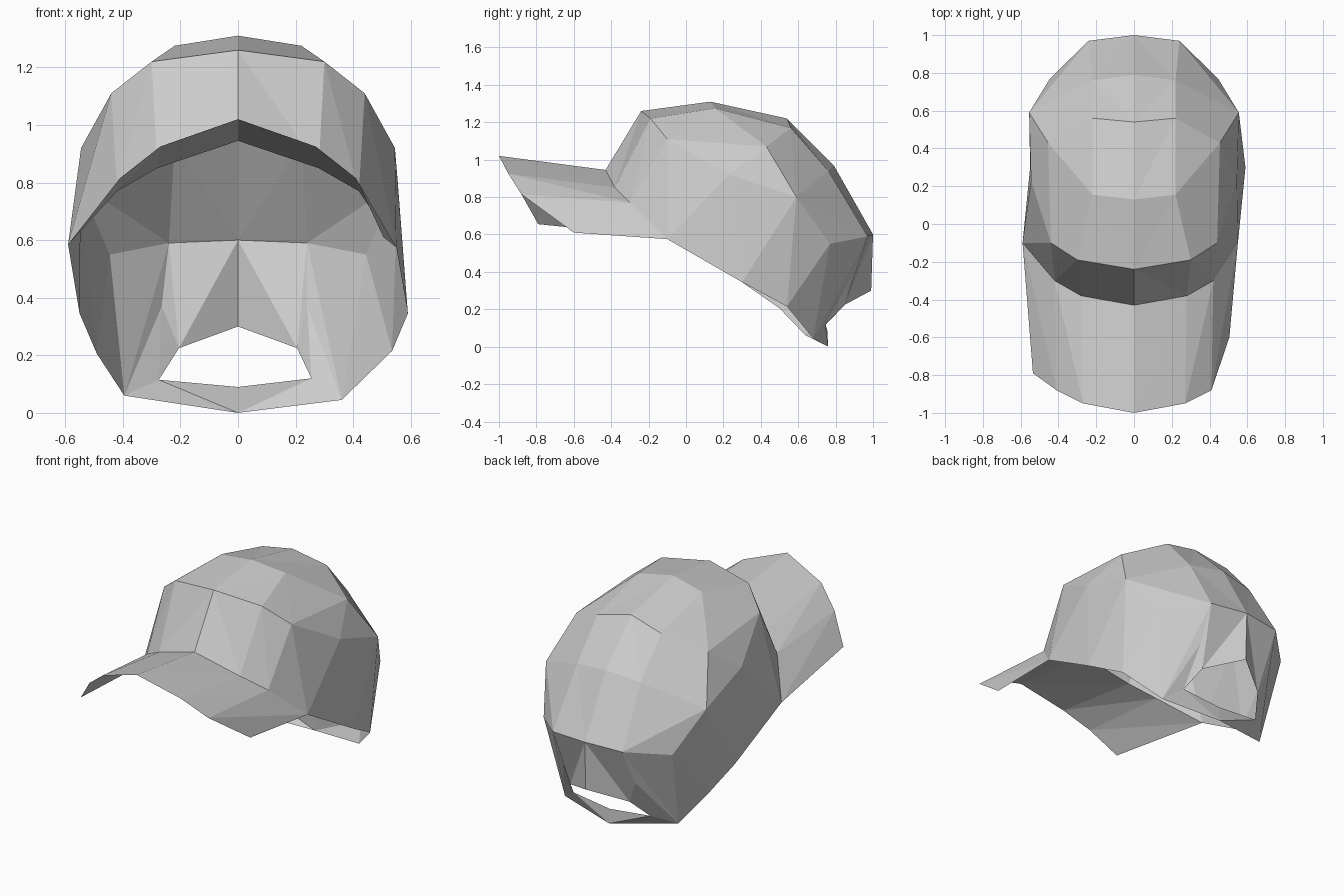
import bpy
import bmesh

cube = bpy.data.objects.get("Cube")
if cube:
    bpy.data.objects.remove(cube, do_unlink=True)

# One plain cloth colour
cloth = bpy.data.materials.new("grey cloth")
cloth.use_nodes = True
grey = (0.6, 0.6, 0.6, 1)
cloth.diffuse_color = grey
cloth.node_tree.nodes["Principled BSDF"].inputs["Base Color"].default_value = grey

# Seam lines, each running from the centre outwards on the +x half
brim_edge = [(0, -1, 1.02), (.27, -.95, .925), (.41, -.88, .815)]
brim_corner = (.505, -.6, .61)
brim_seam = [(0, -.43, .945), (.28, -.38, .85), (.42, -.3, .77)]
front_seam = [(0, -.24, 1.26), (.3, -.19, 1.22), (.44, -.1, 1.11)]
top_seam = [(0, .13, 1.31), (.22, .155, 1.275), front_seam[2]]
rear_seam = [(0, .54, 1.22), (.22, .56, 1.17), (.455, .43, 1.07)]
nape_seam = [(0, .79, .97), (.22, .76, .94), (.555, .59, .8)]
back_seam = [(0, 1, .6), (.24, .97, .59), (.445, .77, .55)]
temple = (.545, .23, .92)

# Lower rim from the brim to the back, the rear opening and the strap
rim = [(.55, -.1, .575), (.59, .3, .345), (.535, .54, .215), (.36, .68, .045)]
opening = [(0, .99, .3), (.205, .85, .225), (.255, .745, .12)]
dart = (.24, .88, .37)
strap_top, strap_base = (0, .755, .09), (0, .76, 0)

# The cloth hangs a little differently along the rim of the -x half
slack = {
    brim_corner: (-.535, -.79, .655),
    rim[0]: (-.59, -.1, .585),
    rim[1]: (-.55, .3, .345),
    rim[2]: (-.49, .5, .205),
    rim[3]: (-.395, .64, .06),
    opening[2]: (-.275, .745, .115),
    dart: (-.265, .88, .37),
}


def other_side(p):
    return slack.get(p, (-p[0], p[1], p[2]))


def panel(name, *strips):
    """Stitch pairs of seam lines into triangles on both halves."""
    bm = bmesh.new()
    verts = {}

    def vert(p):
        if p not in verts:
            verts[p] = bm.verts.new(p)
        return verts[p]

    for mirrored in (False, True):
        for upper, lower in strips:
            if mirrored:
                upper = [other_side(p) for p in upper]
                lower = [other_side(p) for p in lower]
            for i in range(len(upper) - 1):
                a, b = upper[i:i + 2]
                c, d = lower[i:i + 2]
                for corners in ((a, c, d), (a, d, b)):
                    if len(set(corners)) == 3:
                        bm.faces.new([vert(p) for p in corners])
    bmesh.ops.recalc_face_normals(bm, faces=bm.faces[:])
    mesh = bpy.data.meshes.new(name)
    bm.to_mesh(mesh)
    bm.free()
    mesh.materials.append(cloth)
    obj = bpy.data.objects.new(name, mesh)
    bpy.context.collection.objects.link(obj)
    return obj


# Brim, drooping towards its corners
panel("brim", (brim_edge + [brim_corner], brim_seam + [rim[0]]))

# Upright front panel above the brim
panel("front_panel", (front_seam, brim_seam))

# Domed crown
panel("crown", (front_seam, top_seam), (top_seam, rear_seam), (rear_seam, nape_seam))

# Side panels from the temples down to the rim
panel("side_panels",
      ([front_seam[2], rear_seam[2], nape_seam[2]],
       [front_seam[2], temple, nape_seam[2]]),
      ([brim_seam[2], front_seam[2], temple, nape_seam[2], back_seam[2], back_seam[2]],
       [rim[0], rim[0], rim[0], rim[1], rim[2], rim[3]]))

# Back panel around the opening
panel("back_panel",
      (back_seam, nape_seam),
      ([back_seam[0], back_seam[1], back_seam[1], back_seam[2]],
       [opening[0], opening[1], dart, rim[3]]),
      ([opening[1], dart, dart], [opening[2], opening[2], rim[3]]))

# Closing strap below the opening
panel("back_strap", ([opening[2], strap_top], [rim[3], strap_base]))
